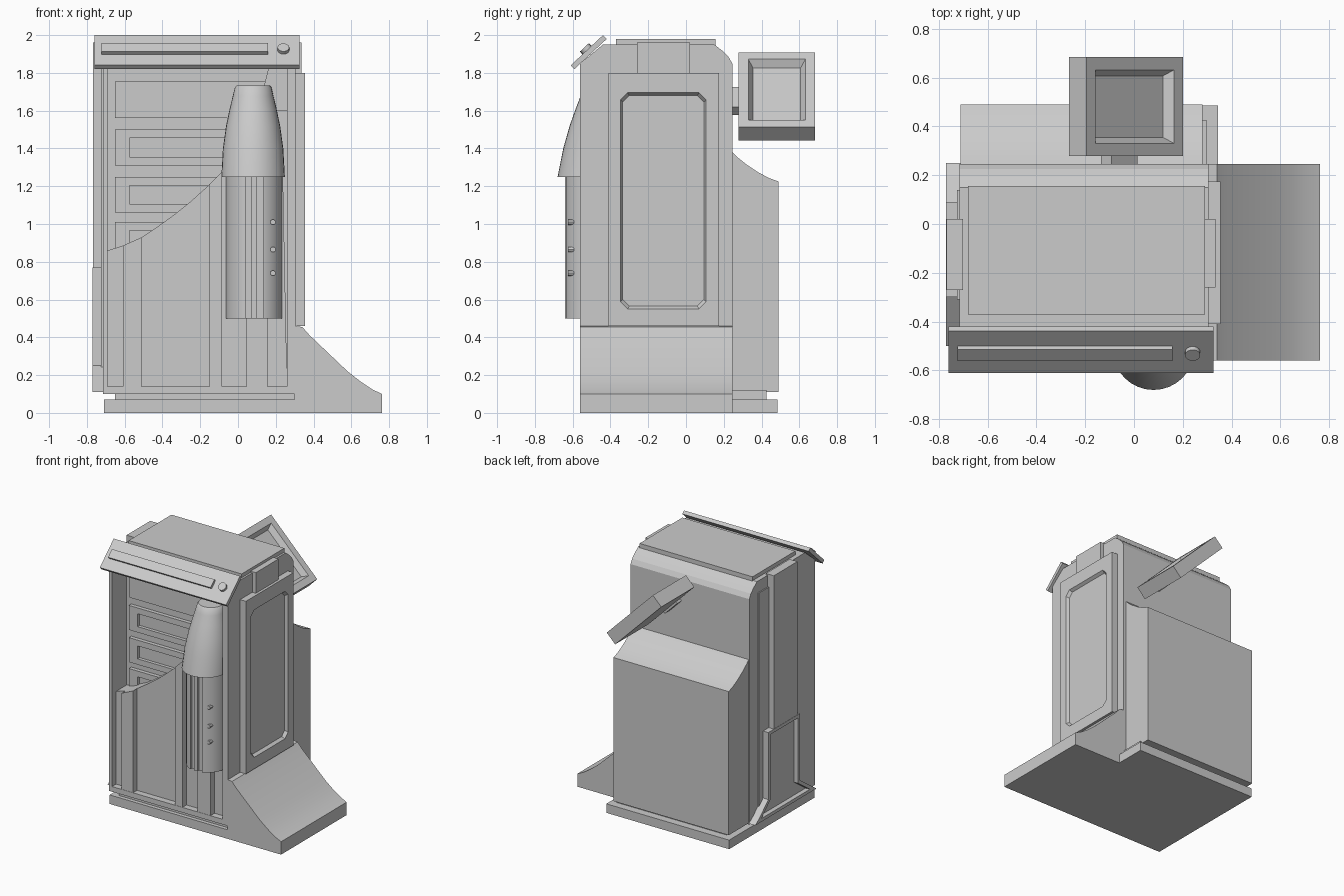
import bpy, bmesh, math
from mathutils import Matrix, Vector

if "Cube" in bpy.data.objects:
    bpy.data.objects.remove(bpy.data.objects["Cube"])


def loft(name, rings, smooth=None):
    """Closed solid through a list of equal-length point rings."""
    bm = bmesh.new()
    vs = [[bm.verts.new(p) for p in r] for r in rings]
    n = len(rings[0])
    for a, b in zip(vs, vs[1:]):
        for i in range(n):
            j = (i + 1) % n
            bm.faces.new((a[i], a[j], b[j], b[i]))
    bm.faces.new(vs[0])
    bm.faces.new(vs[-1])
    bmesh.ops.recalc_face_normals(bm, faces=bm.faces)
    me = bpy.data.meshes.new(name)
    bm.to_mesh(me)
    bm.free()
    ob = bpy.data.objects.new(name, me)
    bpy.context.collection.objects.link(ob)
    if smooth:
        activate(ob)
        bpy.ops.object.shade_smooth_by_angle(angle=math.radians(smooth))
    return ob


def activate(ob):
    bpy.ops.object.select_all(action='DESELECT')
    ob.select_set(True)
    bpy.context.view_layer.objects.active = ob


def prism_x(name, pts, x0, x1, smooth=None):   # (y, z) profile
    return loft(name, [[(x, y, z) for y, z in pts] for x in (x0, x1)], smooth)


def prism_y(name, pts, y0, y1, smooth=None):   # (x, z) profile
    return loft(name, [[(x, y, z) for x, z in pts] for y in (y0, y1)], smooth)


def box(name, x0, x1, y0, y1, z0, z1):
    return prism_x(name, [(y0, z0), (y1, z0), (y1, z1), (y0, z1)], x0, x1)


def cut(ob, cutter):
    cutter.hide_render = True
    m = ob.modifiers.new("cut", 'BOOLEAN')
    m.object, m.operation, m.solver = cutter, 'DIFFERENCE', 'EXACT'
    activate(ob)
    bpy.ops.object.modifier_apply(modifier=m.name)
    bpy.data.objects.remove(cutter)


def inset(ob, normal, steps):
    """Inset the face pointing along normal by (thickness, depth) steps."""
    bm = bmesh.new()
    bm.from_mesh(ob.data)
    bm.normal_update()
    f = max(bm.faces, key=lambda g: g.normal.dot(Vector(normal)))
    for t, d in steps:
        bmesh.ops.inset_region(bm, faces=[f], thickness=t, depth=d, use_even_offset=True)
    bm.to_mesh(ob.data)
    bm.free()


def circle(cx, cy, z, r, n=24):
    return [(cx + r * math.cos(2 * math.pi * i / n), cy + r * math.sin(2 * math.pi * i / n), z)
            for i in range(n)]


def octagon(y0, y1, z0, z1, c):
    return [(y0 + c, z0), (y1 - c, z0), (y1, z0 + c), (y1, z1 - c),
            (y1 - c, z1), (y0 + c, z1), (y0, z1 - c), (y0, z0 + c)]


# Base and plinth
box("base_plate", -.71, .345, -.56, .485, 0, .07)
box("plinth", -.65, .3, -.53, .425, .06, .12)

# Cabinet with open front bay
body = prism_x("cabinet", [(-.56, .1), (.245, .1), (.245, 1.85), (.225, 1.885), (.195, 1.915),
                           (.15, 1.95), (-.44, 1.95), (-.56, 1.85)], -.715, .305)
cut(body, box("bay_cutter", -.69, .26, -.7, -.38, .14, 1.82))
box("top_lid", -.68, .29, -.37, .155, 1.94, 1.98)

# Rear housing with concave shoulder
prism_x("rear_housing", [(.23, .11), (.49, .11), (.49, 1.225), (.44, 1.243), (.38, 1.275),
                         (.32, 1.315), (.27, 1.355), (.24, 1.385), (.23, 1.385)], -.71, .28, 35)

# Right door with chamfered recess, and the block above it
door = box("right_door", .29, .355, -.41, .175, .46, 1.8)
cut(door, loft("door_cutter", [
    [(.37, y, z) for y, z in octagon(-.355, .115, .54, 1.705, .04)],
    [(.333, y, z) for y, z in octagon(-.335, .095, .565, 1.68, .035)]]))
box("right_top_block", .28, .335, -.26, .02, 1.78, 1.96)

# Side ramp
prism_y("side_ramp", [(.3, 0), (.762, 0), (.762, .1), (.71, .125), (.65, .165), (.58, .22),
                      (.38, .41), (.34, .455), (.3, .46)], -.56, .245, 35)

# Left side: column, thin panel, flared lower frame
box("left_column", -.768, -.7, -.27, .02, .75, 1.96)
box("left_panel", -.725, -.7, -.31, .14, .11, 1.86)
frame = prism_x("left_lower_frame", [(-.5, .11), (.25, .11), (.195, .15), (.09, .25),
                                     (.09, .77), (-.3, .77), (-.3, .25)], -.77, -.71)
inset(frame, (-1, 0, 0), [(.025, 0), (.001, -.035)])

# Tilted header bar with strip and knob
tilt = Matrix.Translation((-.2175, -.515, 1.91)) @ Matrix.Rotation(math.radians(43), 4, 'X')
header = box("header_bar", -.5425, .5425, -.117, .117, -.014, .014)
strip = box("header_strip", -.505, .375, -.033, .033, .01, .034)
knob = loft("header_knob", [circle(.458, 0, .01, .031, 20), circle(.458, 0, .034, .031, 20)], 30)
for ob in (header, strip, knob):
    ob.matrix_world = tilt

# Drawers at the back of the bay
box("blank_drawer", -.65, .2, -.405, -.37, 1.56, 1.755)
for i, z in enumerate((1.31, 1.06, .82)):
    d = box(f"drawer_{i + 1}", -.65, .2, -.41, -.37, z, z + .19)
    cut(d, box("slot_cutter", -.575, .12, -.5, -.384, z + .045, z + .145))

# Sweeping front panel with ribs
prism_y("sweep_panel", [(-.69, .14), (.26, .14), (.235, 1.4), (.085, 1.45), (.0, 1.37),
                        (-.085, 1.275), (-.15, 1.21), (-.25, 1.12), (-.33, 1.055), (-.42, .99),
                        (-.51, .93), (-.61, .885), (-.69, .86)], -.51, -.38)
for name, x0, x1, za, zb in (("left_rib", -.61, -.51, .885, .93),
                             ("middle_rib", -.15, -.085, 1.21, 1.275),
                             ("right_rib", .045, .155, .55, .55)):
    prism_y(name, [(x0, .14), (x1, .14), (x1, zb), (x0, za)], -.558, -.5)

# Dispenser column with groove, buttons and leaning dome
col = loft("dispenser_column", [circle(.085, -.495, .5, .15, 32), circle(.085, -.495, 1.26, .15, 32)])
cut(col, box("groove_cutter", .04, .135, -.7, -.62, .4, 1.3))
activate(col)
bpy.ops.object.shade_smooth_by_angle(angle=math.radians(30))
box("groove_insert", .07, .1, -.64, -.6, .5, 1.255)
for i, z in enumerate((.74, .865, 1.01)):
    b = loft(f"button_{i + 1}", [circle(0, 0, 0, .014, 12), circle(0, 0, .04, .014, 12)], 30)
    b.matrix_world = Matrix.Translation((.185, -.585, z)) @ Matrix.Rotation(math.radians(90), 4, 'X')
loft("dispenser_dome", [circle(.08, y, z, r, 32) for y, z, r in (
    (-.512, 1.25, .168), (-.49, 1.4, .16), (-.473, 1.52, .143), (-.46, 1.61, .124),
    (-.45, 1.68, .107), (-.445, 1.725, .096), (-.445, 1.732, .088))], 40)
prism_y("feed_chute", [(.13, 1.6), (.26, 1.6), (.26, 1.82), (.16, 1.82), (.14, 1.74)], -.43, -.37)

# Rear monitor tilted 45 degrees on a short arm
turn = Matrix.Rotation(math.radians(45), 4, 'Y')
screen = box("rear_monitor", -.28, .28, -.203, .203, -.051, .051)
inset(screen, (0, 0, 1), [(.052, 0), (.025, -.04)])
screen.matrix_world = Matrix.Translation((-.0325, .481, 1.675)) @ turn
arm = box("monitor_arm", -.075, .075, -.04, .04, -.03, .03)
arm.matrix_world = Matrix.Translation((-.06, .26, 1.65)) @ turn
